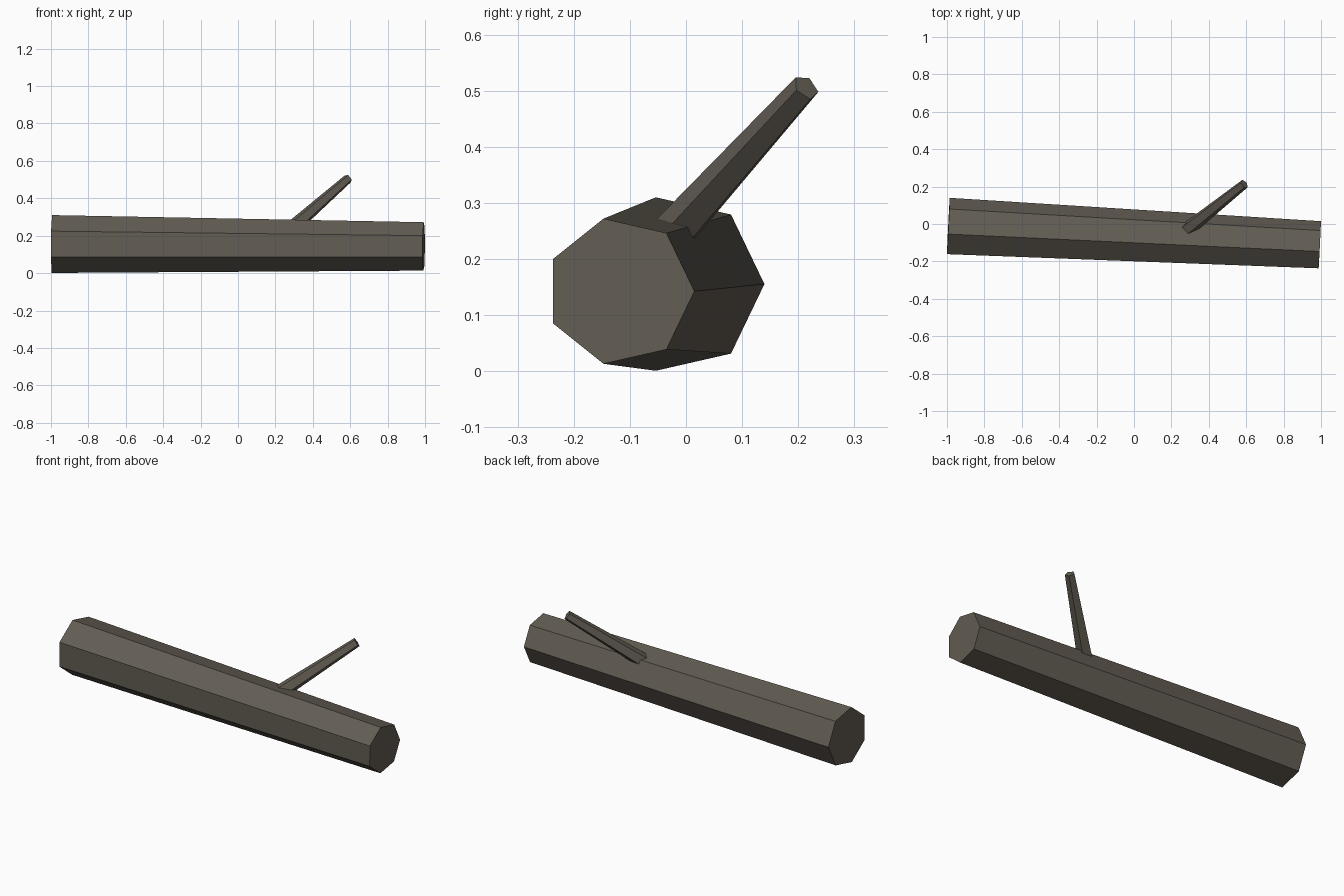
import bpy, bmesh, math
from mathutils import Vector

if "Cube" in bpy.data.objects:
    bpy.data.objects.remove(bpy.data.objects["Cube"])

bark = bpy.data.materials.new("grey brown bark")
bark.diffuse_color = (0.125, 0.11, 0.087, 1)
bark.use_nodes = True
bark.node_tree.nodes["Principled BSDF"].inputs["Base Color"].default_value = bark.diffuse_color


def tapered_prism(name, start, end, r_start, r_end, sides, first_corner):
    """Flat-sided tapered limb; first_corner is the direction of its first corner."""
    a, b = Vector(start), Vector(end)
    axis = (b - a).normalized()
    u = Vector(first_corner)
    u = (u - axis * u.dot(axis)).normalized()
    v = axis.cross(u)
    bm = bmesh.new()
    rings = []
    for centre, r in ((a, r_start), (b, r_end)):
        ring = []
        for i in range(sides):
            t = 2 * math.pi * i / sides
            ring.append(bm.verts.new(centre + r * (u * math.cos(t) + v * math.sin(t))))
        rings.append(ring)
    for i in range(sides):
        j = (i + 1) % sides
        bm.faces.new((rings[0][i], rings[0][j], rings[1][j], rings[1][i]))
    bm.faces.new(rings[0][::-1])
    bm.faces.new(rings[1])
    bmesh.ops.recalc_face_normals(bm, faces=bm.faces)
    mesh = bpy.data.meshes.new(name)
    bm.to_mesh(mesh)
    bm.free()
    mesh.materials.append(bark)
    obj = bpy.data.objects.new(name, mesh)
    bpy.context.collection.objects.link(obj)
    return obj


# fallen trunk, seven sides
tapered_prism("log_trunk", (-0.993, -0.0185, 0.1555), (0.993, -0.1175, 0.1427),
              0.1585, 0.1327, 7, (0, 1, 0))

# broken branch, five sides, rooted inside the trunk
tapered_prism("branch_stub", (0.19, -0.104, 0.154), (0.59, 0.214, 0.506),
              0.045, 0.0257, 5, (-0.0106, 0.022, -0.008))
